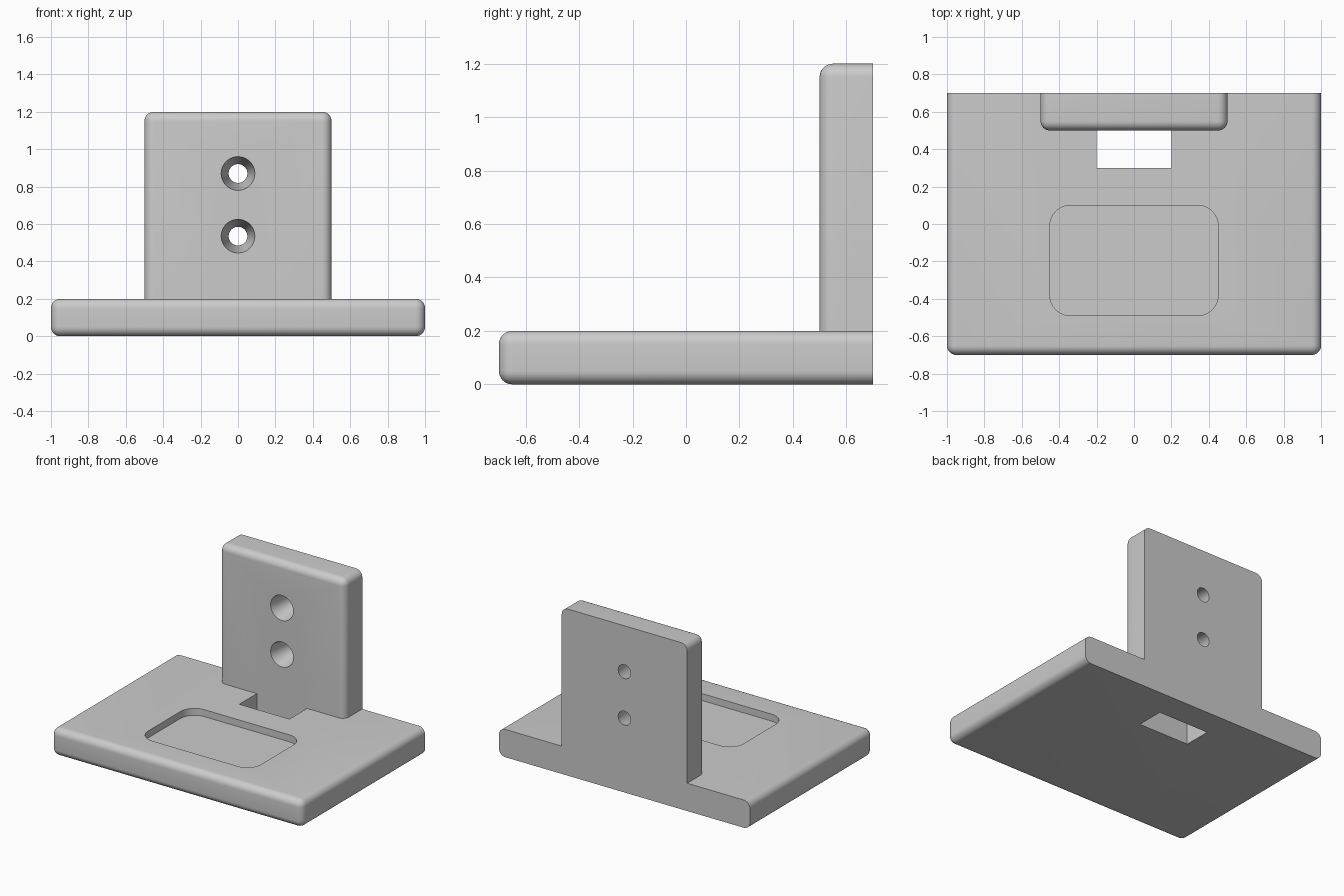
import bpy
import bmesh
from math import radians
from mathutils import Matrix, Vector

default = bpy.data.objects.get("Cube")
if default:
    bpy.data.objects.remove(default)

BACK, TOP, ROUND = 0.7, 0.2, 0.05

grey = bpy.data.materials.new("plain grey")
grey.use_nodes = True
colour = (0.6, 0.6, 0.6, 1)
grey.diffuse_color = colour
grey.node_tree.nodes["Principled BSDF"].inputs["Base Color"].default_value = colour


def finish(name, bm):
    bmesh.ops.recalc_face_normals(bm, faces=bm.faces)
    mesh = bpy.data.meshes.new(name)
    bm.to_mesh(mesh)
    bm.free()
    mesh.materials.append(grey)
    ob = bpy.data.objects.new(name, mesh)
    bpy.context.collection.objects.link(ob)
    return ob


def block(name, low, high, radius=0, rounded=lambda a, b: False):
    """Box between two corners; edges accepted by the rule are rounded."""
    low, high = Vector(low), Vector(high)
    bm = bmesh.new()
    bmesh.ops.create_cube(bm, size=1)
    bmesh.ops.scale(bm, vec=high - low, verts=bm.verts)
    bmesh.ops.translate(bm, vec=(low + high) / 2, verts=bm.verts)
    edges = [e for e in bm.edges if rounded(e.verts[0].co, e.verts[1].co)]
    if edges:
        bmesh.ops.bevel(bm, geom=edges, offset=radius, segments=8,
                        profile=0.5, affect='EDGES')
    return finish(name, bm)


def combine(target, other, operation):
    mod = target.modifiers.new(operation.lower(), 'BOOLEAN')
    mod.operation, mod.solver, mod.object = operation, 'EXACT', other
    bpy.ops.object.select_all(action='DESELECT')
    bpy.context.view_layer.objects.active = target
    target.select_set(True)
    bpy.ops.object.modifier_apply(modifier=mod.name)
    bpy.data.objects.remove(other)


def off_back(a, b):
    return min(a.y, b.y) < BACK - 0.01


def off_back_and_foot(a, b):
    return off_back(a, b) and max(a.z, b.z) > TOP


# Base slab, rounded everywhere but the back
bracket = block("bracket", (-1, -BACK, 0), (1, BACK, TOP), ROUND, off_back)

# Through slot in front of the upright
combine(bracket, block("slot_cutter", (-0.2, 0.3, -0.1), (0.2, 0.5, 0.3)), 'DIFFERENCE')

# Shallow pocket with rounded corners
pocket = block("pocket_cutter", (-0.45, -0.49, TOP - 0.05), (0.45, 0.1, 0.3), 0.11,
               lambda a, b: abs(a.z - b.z) > 0.01)
combine(bracket, pocket, 'DIFFERENCE')

# Upright plate
upright = block("upright", (-0.5, 0.5, 0.1), (0.5, BACK, 1.2), ROUND, off_back_and_foot)
combine(bracket, upright, 'UNION')

# Tapered screw holes, wide at the front (cutter overshoots both faces)
for z in (0.535, 0.87):
    bm = bmesh.new()
    bmesh.ops.create_cone(bm, cap_ends=True, segments=48, radius1=0.094, radius2=0.046,
                          depth=0.24, matrix=Matrix.Translation((0, 0.6, z))
                          @ Matrix.Rotation(radians(-90), 4, 'X'))
    combine(bracket, finish("hole_cutter", bm), 'DIFFERENCE')

bpy.ops.object.shade_smooth_by_angle(angle=radians(30))
